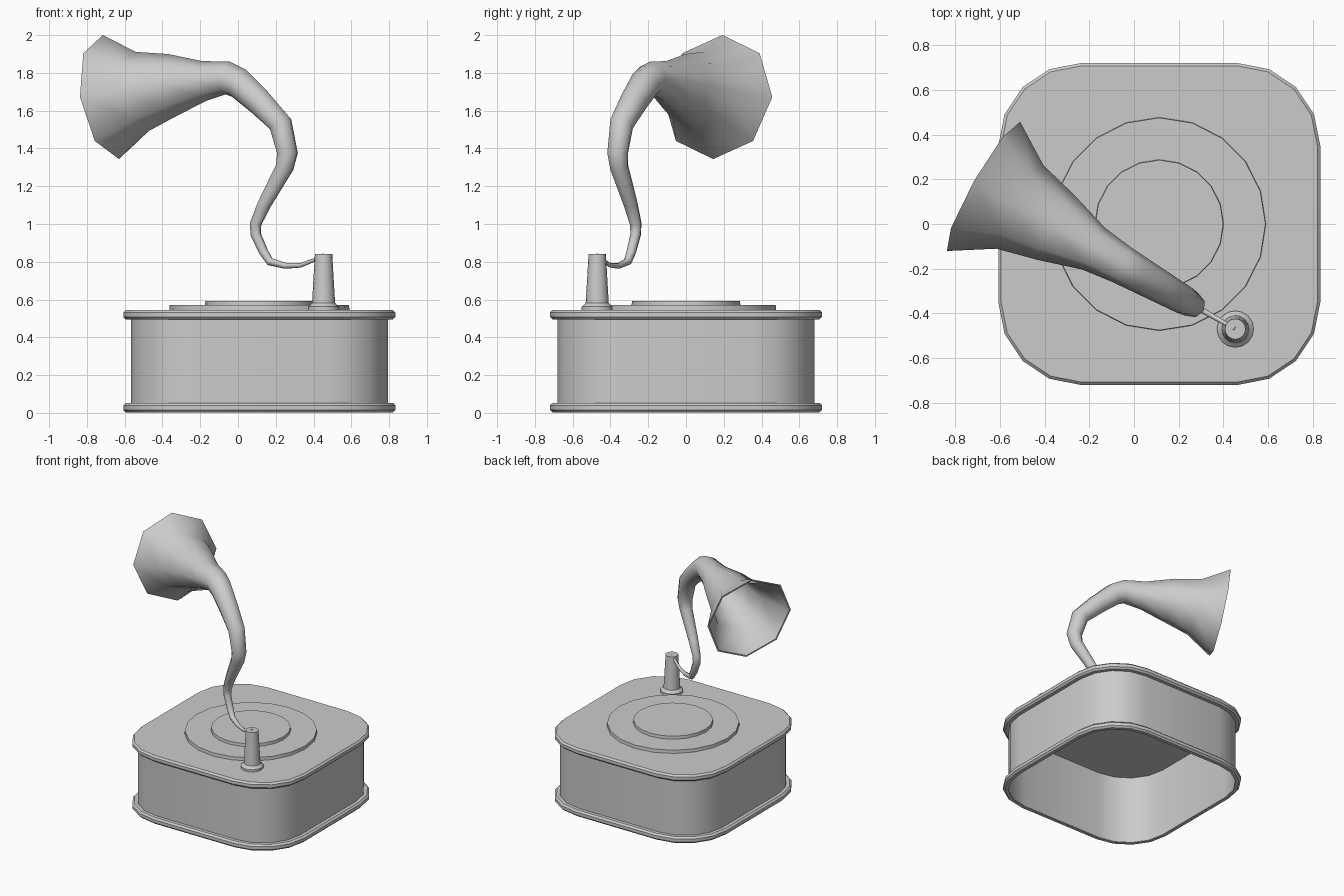
import bpy, bmesh, math
from mathutils import Vector

if "Cube" in bpy.data.objects:
    bpy.data.objects.remove(bpy.data.objects["Cube"])

CX = 0.113  # centre of the cabinet in x


def rounded_square(half, z):
    """Outline whose corner arcs are centred 0.35 from the middle."""
    r, pts = half - 0.35, []
    for q in range(4):
        c = Vector((CX + 0.35 * (1, -1, -1, 1)[q], 0.35 * (1, 1, -1, -1)[q], z))
        for k in range(5):
            a = math.radians(90 * q + 22.5 * k)
            pts.append(c + Vector((r * math.cos(a), r * math.sin(a), 0)))
    return pts


def circle(cx, cy, r, z, n):
    return [Vector((cx + r * math.cos(2 * math.pi * i / n),
                    cy + r * math.sin(2 * math.pi * i / n), z)) for i in range(n)]


def loft(name, rings, angle, cap_start=False, cap_end=False):
    """Skin a list of equal-length rings with quads."""
    bm = bmesh.new()
    vr = [[bm.verts.new(p) for p in ring] for ring in rings]
    for a, b in zip(vr, vr[1:]):
        for i in range(len(a)):
            j = (i + 1) % len(a)
            bm.faces.new((a[i], a[j], b[j], b[i]))
    if cap_start:
        bm.faces.new(vr[0][::-1])
    if cap_end:
        bm.faces.new(vr[-1])
    bmesh.ops.recalc_face_normals(bm, faces=bm.faces)
    me = bpy.data.meshes.new(name)
    bm.to_mesh(me)
    bm.free()
    ob = bpy.data.objects.new(name, me)
    bpy.context.collection.objects.link(ob)
    bpy.ops.object.select_all(action='DESELECT')
    ob.select_set(True)
    bpy.context.view_layer.objects.active = ob
    bpy.ops.object.shade_smooth_by_angle(angle=math.radians(angle))
    return ob


# Cabinet: open-bottomed shell with matching mouldings, closed by a thin lid face
MOULDING = [(0.68, 0.0), (0.707, 0.0), (0.72, 0.013), (0.72, 0.037), (0.707, 0.05), (0.68, 0.05)]
loft("cabinet_wall", [rounded_square(0.68, z) for z in (0.005, 0.545)], 30)
loft("base_moulding", [rounded_square(h, z + 0.003) for h, z in MOULDING], 30)
loft("lid", [rounded_square(h, z + 0.495) for h, z in MOULDING[:-1]], 30, False, True)

# Turntable and record label
for name, r, z0, z1 in (("turntable", 0.477, 0.545, 0.57), ("record", 0.288, 0.57, 0.593)):
    loft(name, [circle(CX, 0, r, z0, 20), circle(CX, 0, r - 0.002, z1, 20)], 30, False, True)

# Horn support post with flange
PX, PY = 0.453, -0.47
post = [(0.082, 0.545), (0.082, 0.562), (0.07, 0.572), (0.061, 0.582), (0.046, 0.84)]
loft("horn_post", [circle(PX, PY, r, z, 16) for r, z in post], 35, False, True)

# Horn: octagonal tube swept in a vertical plane; points are (x, z, radius)
PATH = [(0.453, 0.836, 0.01), (0.40, 0.808, 0.01), (0.33, 0.781, 0.012), (0.25, 0.779, 0.016),
        (0.168, 0.801, 0.022), (0.135, 0.853, 0.026), (0.094, 0.945, 0.029),
        (0.093, 1.0, 0.032), (0.14, 1.105, 0.038), (0.247, 1.30, 0.05),
        (0.262, 1.375, 0.057), (0.225, 1.53, 0.065), (0.115, 1.645, 0.074),
        (0.005, 1.745, 0.083), (-0.055, 1.773, 0.088), (-0.18, 1.757, 0.106),
        (-0.35, 1.735, 0.167), (-0.51, 1.70, 0.214), (-0.673, 1.672, 0.332)]
ahead = Vector((-0.87, 0.493, 0)).normalized()
side = Vector((-ahead.y, ahead.x, 0))
centres = [Vector((PX, PY, z)) + ahead * ((PX - x) / -ahead.x) for x, z, _ in PATH]


def horn_ring(i, inset=0.0):
    steps = [(centres[k + 1] - centres[k]).normalized()
             for k in (i - 1, i) if 0 <= k < len(centres) - 1]
    tangent = sum(steps, Vector()).normalized()
    up = tangent.cross(side).normalized()
    r = PATH[i][2] - inset
    return [centres[i] + r * (math.cos(a) * side + math.sin(a) * up)
            for a in (math.pi / 4 * k for k in range(8))]


# Outer skin to the rim, then the inner skin back to the throat
last = len(PATH)
rings = [horn_ring(i) for i in range(last)]
rings += [horn_ring(i, 0.012) for i in range(last - 1, last - 8, -1)]
loft("horn", rings, 48, True, True)
